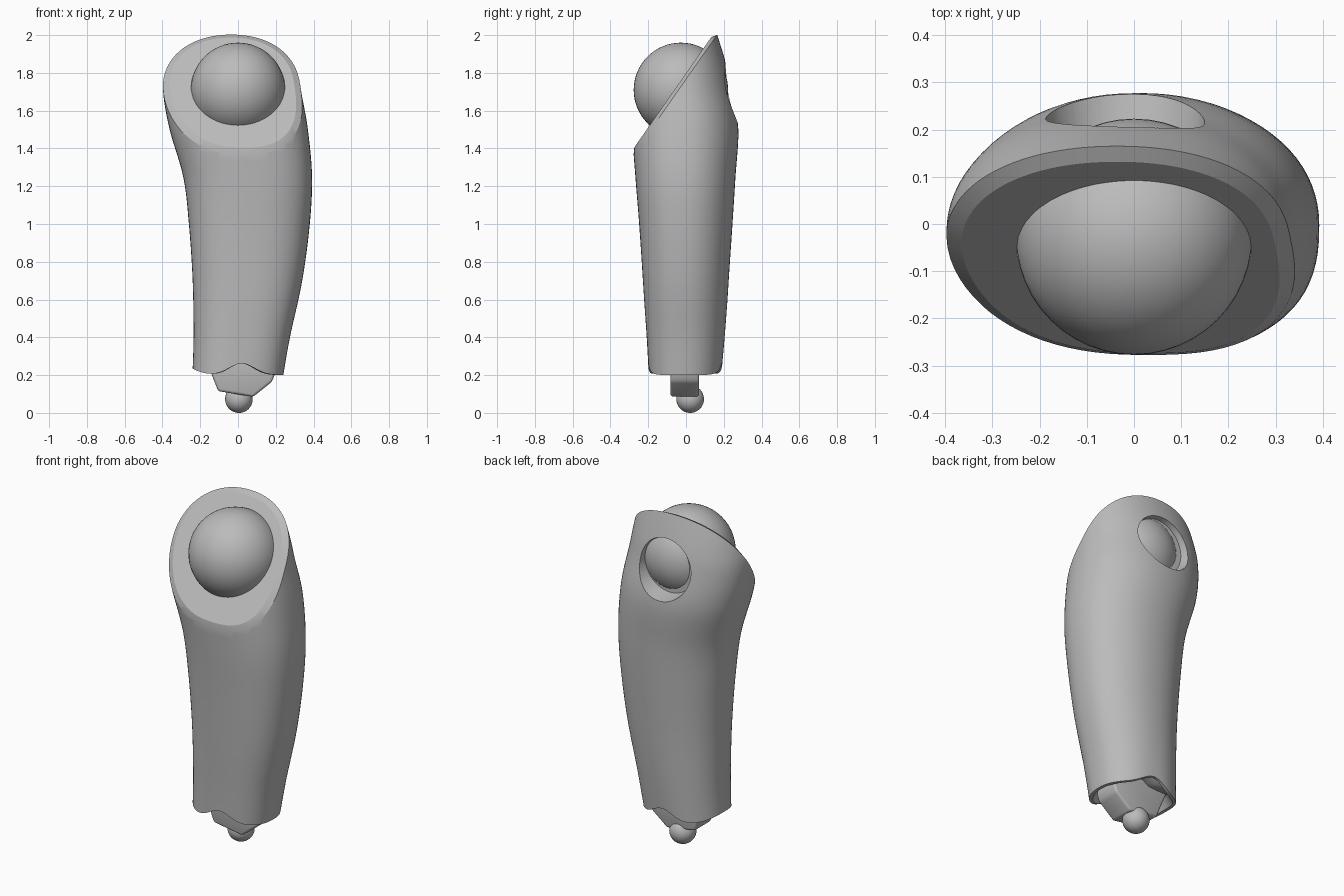
import bpy, bmesh, math
from mathutils import Vector

cube = bpy.data.objects.get("Cube")
if cube:
    bpy.data.objects.remove(cube, do_unlink=True)

grey = bpy.data.materials.new("plain_grey")
grey.use_nodes = True
grey.diffuse_color = (0.5, 0.5, 0.5, 1)
grey.node_tree.nodes["Principled BSDF"].inputs["Base Color"].default_value = (0.5, 0.5, 0.5, 1)


def make_object(name, bm):
    mesh = bpy.data.meshes.new(name)
    bm.to_mesh(mesh)
    bm.free()
    obj = bpy.data.objects.new(name, mesh)
    bpy.context.collection.objects.link(obj)
    mesh.materials.append(grey)
    return obj


def activate(obj):
    bpy.ops.object.select_all(action="DESELECT")
    obj.select_set(True)
    bpy.context.view_layer.objects.active = obj


def smooth(obj, angle=20):
    activate(obj)
    bpy.ops.object.shade_smooth_by_angle(angle=math.radians(angle))


def ball(name, centre, radius):
    bm = bmesh.new()
    bmesh.ops.create_uvsphere(bm, u_segments=48, v_segments=32, radius=radius)
    bmesh.ops.translate(bm, verts=bm.verts, vec=centre)
    smooth(make_object(name, bm))


# Sleeve sections: height, left edge, right edge, front, back
SECTIONS = [
    (0.20, -0.24, 0.24, -0.20, 0.192),
    (0.40, -0.235, 0.275, -0.21, 0.207),
    (0.70, -0.24, 0.34, -0.228, 0.226),
    (1.00, -0.26, 0.38, -0.248, 0.246),
    (1.25, -0.29, 0.392, -0.268, 0.262),
    (1.50, -0.362, 0.37, -0.285, 0.277),
    (1.70, -0.396, 0.335, -0.28, 0.245),
    (1.85, -0.385, 0.312, -0.27, 0.212),
    (2.08, -0.34, 0.27, -0.25, 0.14),
]
STEPS, SIDES = 6, 80


def blend(i, t):
    # Smooth curve through neighbouring sections
    last = len(SECTIONS) - 1
    a, b, c, d = (SECTIONS[min(max(k, 0), last)] for k in range(i - 1, i + 3))
    return [0.5 * (2 * q + (r - p) * t + (2 * p - 5 * q + 4 * r - s) * t ** 2
            + (3 * q - p - 3 * r + s) * t ** 3) for p, q, r, s in zip(a, b, c, d)]


def hem(x):
    # Wavy lower edge
    return 0.062 * math.exp(-((x - 0.02) / 0.095) ** 2) + 0.035 * max(0, -x / 0.24) ** 4


def signed_power(v, p):
    return math.copysign(abs(v) ** p, v)


def section_ring(bm, section):
    z, left, right, front, back = section
    verts = []
    for k in range(SIDES):
        a = math.tau * k / SIDES
        p = 2 / 2.5 if math.sin(a) < 0 else 2 / 2.1
        x = (left + right) / 2 + (right - left) / 2 * signed_power(math.cos(a), p)
        mid = (front + back) / 2
        y = mid + (back - front) / 2 * signed_power(math.sin(a), p)
        verts.append(bm.verts.new((x, y, z + hem(x) * max(0, 1 - (z - 0.2) / 0.4))))
    return verts


def bridge(bm, low, high):
    for k in range(SIDES):
        n = (k + 1) % SIDES
        bm.faces.new((low[k], low[n], high[n], high[k]))


# Sleeve: loft, recessed underside, slanted top with a raised lip
bm = bmesh.new()
rows = [blend(i, s / STEPS) for i in range(len(SECTIONS) - 1) for s in range(STEPS)]
rings = [section_ring(bm, row) for row in rows + [SECTIONS[-1]]]
for low, high in zip(rings, rings[1:]):
    bridge(bm, low, high)

edge = rings[0]
for scale, lift in ((0.92, 0.0), (0.85, 0.05)):
    inner = [bm.verts.new((v.co.x * scale, v.co.y * scale, v.co.z + lift)) for v in edge]
    bridge(bm, inner, edge)
    edge = inner
centre = bm.verts.new((0, 0, 0.3))
for k in range(SIDES):
    bm.faces.new((edge[(k + 1) % SIDES], edge[k], centre))

low_point, high_point = Vector((0, -0.28, 1.365)), Vector((0, 0.163, 2.0))
slope = high_point - low_point
normal = Vector((0, -slope.z, slope.y)).normalized()
cut = bmesh.ops.bisect_plane(bm, geom=bm.verts[:] + bm.edges[:] + bm.faces[:], dist=0.0005,
                             plane_co=low_point, plane_no=normal, clear_outer=True)
bmesh.ops.remove_doubles(bm, verts=[g for g in cut["geom_cut"] if isinstance(g, bmesh.types.BMVert)],
                         dist=0.004)
rim = [e for e in bm.edges if e.is_boundary]
bmesh.ops.holes_fill(bm, edges=rim, sides=0)
bmesh.ops.recalc_face_normals(bm, faces=bm.faces)
top = max(bm.faces, key=lambda f: f.calc_area())
bmesh.ops.inset_region(bm, faces=[top], thickness=0.032, depth=0.018, use_even_offset=True)
sleeve = make_object("sleeve", bm)

# Round window in the back of the sleeve
bm = bmesh.new()
bmesh.ops.create_cone(bm, cap_ends=True, segments=64, radius1=0.192, radius2=0.162, depth=0.2)
cutter = make_object("window_cutter", bm)
cutter.rotation_euler.x = math.radians(90)
cutter.location = (-0.018, 0.275, 1.705)
cutter.hide_render = True
boolean = sleeve.modifiers.new("window", "BOOLEAN")
boolean.operation = "DIFFERENCE"
boolean.solver = "EXACT"
boolean.object = cutter
activate(sleeve)
bpy.ops.object.modifier_apply(modifier=boolean.name)
bpy.data.objects.remove(cutter, do_unlink=True)
smooth(sleeve)

# Large ball in the top, small ball at the tip
ball("top_ball", (0, -0.027, 1.71), 0.25)
ball("tip_ball", (0.005, 0.022, 0.073), 0.073)

# Wedge joining the sleeve to the tip
outline = [(-0.19, 0.32), (-0.14, 0.205), (-0.105, 0.115), (0.08, 0.085),
           (0.18, 0.165), (0.195, 0.205), (0.19, 0.32)]
bm = bmesh.new()
face = bm.faces.new([bm.verts.new((x, -0.083, z)) for x, z in outline])
extruded = bmesh.ops.extrude_face_region(bm, geom=[face])["geom"]
bmesh.ops.translate(bm, verts=[g for g in extruded if isinstance(g, bmesh.types.BMVert)],
                    vec=(0, 0.153, 0))
bmesh.ops.recalc_face_normals(bm, faces=bm.faces)
bmesh.ops.bevel(bm, geom=bm.edges[:], offset=0.014, segments=3, profile=0.5, affect="EDGES")
smooth(make_object("wedge", bm), 30)
